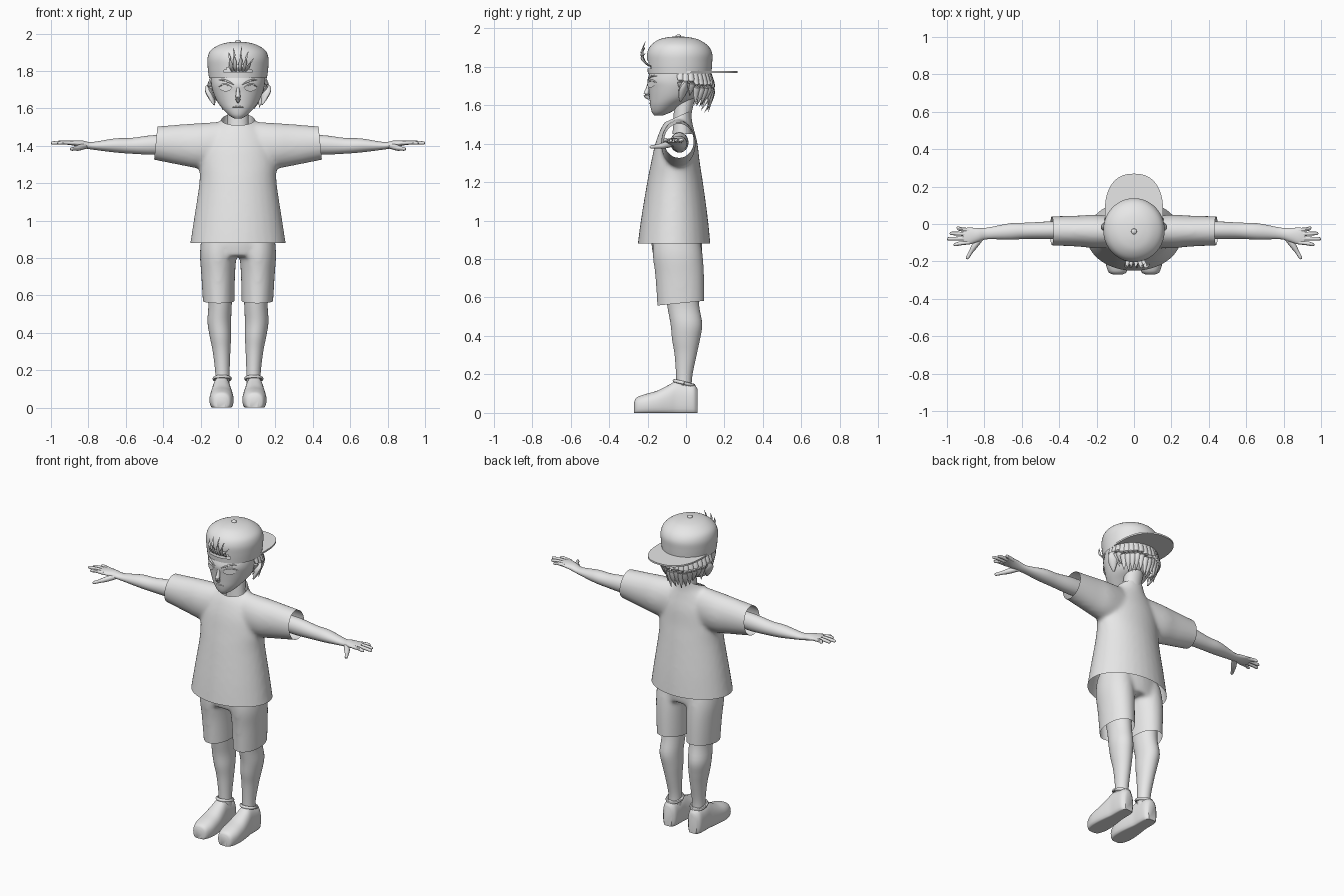
import bpy, bmesh, math, random
from mathutils import Vector

cube = bpy.data.objects.get("Cube")
if cube:
    bpy.data.objects.remove(cube, do_unlink=True)
random.seed(4)

clay = bpy.data.materials.new("light grey")
clay.use_nodes = True
clay.diffuse_color = (.8, .8, .8, 1)
clay.node_tree.nodes["Principled BSDF"].inputs["Base Color"].default_value = (.8, .8, .8, 1)


def spline(keys, steps=4):
    """Smoothly interpolate a list of number tuples."""
    keys = [Vector(k) for k in keys]
    padded = [keys[0] * 2 - keys[1]] + keys + [keys[-1] * 2 - keys[-2]]
    result = []
    for a, b, c, d in zip(padded, padded[1:], padded[2:], padded[3:]):
        for i in range(steps):
            t = i / steps
            result.append(b + (c - a) * t / 2 + (a * 2 - b * 5 + c * 4 - d) * t * t / 2
                          + (b * 3 - a - c * 3 + d) * t ** 3 / 2)
    return result + [keys[-1]]


def skin(bm, rings, caps=True):
    """Join rings of points into a tube."""
    loops = [[bm.verts.new(co) for co in ring] for ring in rings]
    for low, high in zip(loops, loops[1:]):
        for i in range(len(low)):
            bm.faces.new((low[i - 1], low[i], high[i], high[i - 1]))
    if caps:
        bm.faces.new(loops[0])
        bm.faces.new(loops[-1])


def loft(bm, keys, axis="z", power=2, sides=32, caps=True, floor=None):
    """Keys hold position on the axis, two centre offsets and two radii."""
    def power_of(value):
        return math.copysign(abs(value) ** (2 / power), value)
    rings = []
    for t, cu, cv, ru, rv in spline(keys):
        ring = []
        for i in range(sides):
            angle = math.tau * i / sides
            u = cu + ru * power_of(math.cos(angle))
            v = cv + rv * power_of(math.sin(angle))
            if floor is not None:
                v = max(v, floor)
            ring.append({"z": (u, v, t), "x": (t, u, v), "y": (u, t, v)}[axis])
        rings.append(ring)
    skin(bm, rings, caps)


def strand(bm, keys, flat=1, sides=8):
    """Tapered tube through keys of x, y, z and radius."""
    path = spline(keys)
    rings = []
    for i, key in enumerate(path):
        ahead = path[min(i + 1, len(path) - 1)] - path[max(i - 1, 0)]
        turn = ahead.to_3d().to_track_quat("Z", "Y")
        ring = []
        for j in range(sides):
            angle = math.tau * j / sides
            offset = Vector((math.cos(angle), math.sin(angle) * flat, 0)) * max(key[3], .0008)
            ring.append(key.to_3d() + turn @ offset)
        rings.append(ring)
    skin(bm, rings)


def finish(name, bm, mirror=False):
    bmesh.ops.recalc_face_normals(bm, faces=bm.faces)
    mesh = bpy.data.meshes.new(name)
    bm.to_mesh(mesh)
    bm.free()
    mesh.materials.clear()
    mesh.materials.append(clay)
    ob = bpy.data.objects.new(name, mesh)
    bpy.context.collection.objects.link(ob)
    if mirror:
        ob.modifiers.new("Mirror", "MIRROR")
    bpy.ops.object.select_all(action="DESELECT")
    ob.select_set(True)
    bpy.context.view_layer.objects.active = ob
    bpy.ops.object.shade_smooth_by_angle(angle=math.radians(45))
    return ob


def garment(name, bm, cuts):
    """Fuse overlapping volumes into one cloth and cut its openings."""
    ob = finish(name + " volume", bm)
    remesh = ob.modifiers.new("Fuse", "REMESH")
    remesh.mode, remesh.voxel_size = "VOXEL", .012
    soften = ob.modifiers.new("Soften", "SMOOTH")
    soften.iterations = 8
    graph = bpy.context.evaluated_depsgraph_get()
    mesh = bpy.data.meshes.new_from_object(ob.evaluated_get(graph))
    bpy.data.objects.remove(ob, do_unlink=True)
    cloth = bmesh.new()
    cloth.from_mesh(mesh)
    for point, normal in cuts:
        bmesh.ops.bisect_plane(cloth, geom=cloth.verts[:] + cloth.edges[:] + cloth.faces[:],
                               plane_co=point, plane_no=normal, clear_outer=True)
    finish(name, cloth)


# Shirt with open hem, sleeves and collar
bm = bmesh.new()
loft(bm, [(.82, 0, -.063, .265, .195), (1, 0, -.06, .237, .175), (1.2, 0, -.057, .207, .145),
          (1.3, 0, -.055, .205, .127), (1.4, 0, -.05, .19, .11), (1.48, 0, -.045, .145, .085),
          (1.53, 0, -.035, .095, .065), (1.6, 0, -.025, .07, .055)])
for side in (1, -1):
    loft(bm, [(side * x, *rest) for x, *rest in [
        (.05, -.045, 1.4, .08, .13), (.2, -.04, 1.4, .09, .122),
        (.3, -.038, 1.405, .083, .11), (.5, -.036, 1.417, .076, .082)]], "x")
garment("shirt", bm, [((0, 0, .88), (0, 0, -1)), ((0, -.04, 1.542), (0, -.45, 1)),
                      ((.44, 0, 1.41), (1, 0, .1)), ((-.44, 0, 1.41), (-1, 0, .1))])

# Shorts
bm = bmesh.new()
loft(bm, [(.81, 0, -.045, .185, .125), (.9, 0, -.048, .2, .132), (1.05, 0, -.05, .17, .11)])
for side in (1, -1):
    loft(bm, [(z, side * x, *rest) for z, x, *rest in [
        (.5, .102, -.025, .082, .122), (.7, .106, -.032, .09, .127),
        (.82, .106, -.043, .098, .13), (.92, .1, -.05, .095, .12)]])
garment("shorts", bm, [((0, -.03, .57), (0, .1, -1))])

# Legs
bm = bmesh.new()
loft(bm, [(.08, .083, -.01, .04, .042), (.18, .083, -.01, .038, .041), (.3, .088, -.002, .047, .057),
          (.38, .094, 0, .057, .072), (.46, .1, .002, .063, .082), (.56, .096, -.015, .063, .083),
          (.7, .1, -.03, .075, .09)])
finish("legs", bm, True)

# Shoes with a padded collar
bm = bmesh.new()
outline = [(-.27, .055, .025), (-.257, .08, .048), (-.21, .098, .063), (-.15, .115, .063),
           (-.09, .145, .056), (-.05, .165, .05), (0, .155, .049), (.04, .15, .045), (.06, .125, .028)]
loft(bm, [(y, .088, h * .4, r, h * .6) for y, h, r in outline], "y", 2.4, floor=0)
finish("shoes", bm, True)
bm = bmesh.new()
collar = [(.085 + .043 * math.cos(a), -.01 + .05 * math.sin(a), .155 - .012 * math.sin(a), .009)
          for a in [math.tau * i / 12 for i in range(13)]]
strand(bm, collar)
finish("shoe_collars", bm, True)

# Arms and hands
bm = bmesh.new()
loft(bm, [(.3, -.035, 1.41, .045, .05), (.45, -.034, 1.405, .047, .052), (.57, -.036, 1.4, .043, .042),
          (.66, -.04, 1.402, .044, .037), (.78, -.05, 1.4, .031, .02), (.83, -.058, 1.408, .036, .02),
          (.88, -.064, 1.415, .045, .014), (.915, -.066, 1.416, .042, .01)], "x", sides=24)
for y, spread, tip in [(-.033, .012, .95), (-.054, .004, .985), (-.077, -.002, 1), (-.098, -.012, .965)]:
    strand(bm, [(.88, y, 1.415, .011), (.93, y + spread / 2, 1.418, .0105),
                (tip - .01, y + spread, 1.415, .009), (tip, y + spread, 1.414, .003)])
strand(bm, [(.815, -.07, 1.4, .016), (.85, -.115, 1.39, .016), (.873, -.15, 1.385, .011),
            (.89, -.18, 1.383, .009), (.894, -.188, 1.383, .003)])
finish("arms", bm, True)

# Head and neck
bm = bmesh.new()
head = [(1.546, .02, -.165, -.12), (1.565, .05, -.178, -.075), (1.6, .084, -.186, -.02),
        (1.64, .113, -.19, .05), (1.69, .134, -.195, .09), (1.73, .143, -.2, .11),
        (1.78, .145, -.186, .12), (1.87, .13, -.17, .1), (1.92, .06, -.1, .04)]
loft(bm, [(z, 0, (f + b) / 2, w, (b - f) / 2) for z, w, f, b in head], sides=40)
loft(bm, [(1.45, 0, -.02, .062, .05), (1.55, 0, -.018, .056, .046), (1.68, 0, 0, .06, .06)])
strand(bm, [(0, -.192, 1.715, .007), (0, -.2, 1.68, .011), (0, -.207, 1.652, .014), (0, -.19, 1.632, .006)])
finish("head", bm)

# Ears
bm = bmesh.new()
strand(bm, [(.128, -.03, 1.62, .006), (.139, -.022, 1.65, .02), (.149, -.012, 1.69, .03),
            (.152, -.005, 1.72, .02), (.15, -.005, 1.73, .004)], .6, 12)
finish("ears", bm, True)


def on_face(x, z, radius):
    return x, -.046 - .155 * math.sqrt(1 - (x / .141) ** 2), z, radius


# Eyes, lashes, brows and mouth
bm = bmesh.new()
rim = [(.066 + .031 * math.cos(a), 1.708 + .017 * math.sin(a)) for a in [math.tau * i / 20 for i in range(20)]]
bm.faces.new([bm.verts.new(Vector(on_face(x, z, 0)[:3]) + Vector((0, -.004, 0))) for x, z in rim])
finish("eyes", bm, True)
bm = bmesh.new()
strand(bm, [on_face(.033, 1.712, .002), on_face(.06, 1.727, .005), on_face(.085, 1.726, .005),
            on_face(.105, 1.715, .001)])
strand(bm, [on_face(.022, 1.727, .002), on_face(.05, 1.742, .005), on_face(.08, 1.752, .005),
            on_face(.11, 1.75, .001)])
finish("lashes_and_brows", bm, True)
bm = bmesh.new()
strand(bm, [(-.03, -.182, 1.607, .001), (0, -.188, 1.61, .004), (.03, -.182, 1.607, .001)])
finish("mouth", bm)

# Cap crown with the strap opening over the forehead
bm = bmesh.new()
loft(bm, [(1.762, 0, -.033, .155, .165), (1.82, 0, -.033, .162, .169), (1.87, 0, -.033, .163, .169),
          (1.91, 0, -.035, .146, .148), (1.94, 0, -.038, .1, .105), (1.953, 0, -.04, .05, .055),
          (1.957, 0, -.04, .006, .006)], sides=64, caps=False)
hole = []
for face in bm.faces:
    c = face.calc_center_median()
    if c.y < -.1 and c.z > 1.79 and (c.x / .072) ** 2 + ((c.z - 1.79) / .045) ** 2 < 1:
        hole.append(face)
bmesh.ops.delete(bm, geom=hole, context="FACES")
finish("cap_crown", bm)

# Cap button and brim
bm = bmesh.new()
loft(bm, [(1.95, 0, -.04, .016, .016), (1.962, 0, -.04, .014, .014), (1.967, 0, -.04, .005, .005)], sides=16)
finish("cap_button", bm)
bm = bmesh.new()
loft(bm, [(1.767, 0, .06, .156, .209), (1.777, 0, .06, .156, .209)], power=2.4, sides=64)
finish("cap_brim", bm)

# Hair locks hanging from under the cap
bm = bmesh.new()
for i in range(19):
    a = math.radians(-4 + i * 188 / 18)
    back = max(math.sin(a), 0)
    drop = random.uniform(.09, .13) + .08 * back
    x, y = math.cos(a), math.sin(a)
    flick = random.uniform(-.015, .02)
    strand(bm, [(.13 * x, .135 * y - .02, 1.785, .018), (.15 * x, .155 * y - .015, 1.765 - drop * .35, .02),
                (.135 * x, .145 * y - .015, 1.765 - drop * .7, .014),
                ((.115 + flick) * x, (.12 + flick) * y - .015, 1.765 - drop, .001)], .6)
finish("hair_locks", bm)

# Tuft of hair through the cap opening
bm = bmesh.new()
for x, lean, top in [(-.03, -.02, 1.9), (-.012, -.012, 1.925), (.008, .012, 1.93), (.025, .03, 1.905),
                     (.04, .045, 1.87)]:
    strand(bm, [(x, -.18, 1.8, .008), (x + lean * .3, -.21, 1.82, .01),
                (x + lean * .6, -.229, (1.82 + top) / 2, .008), (x + lean, -.212, top, .001)], .5)
finish("hair_tuft", bm)
